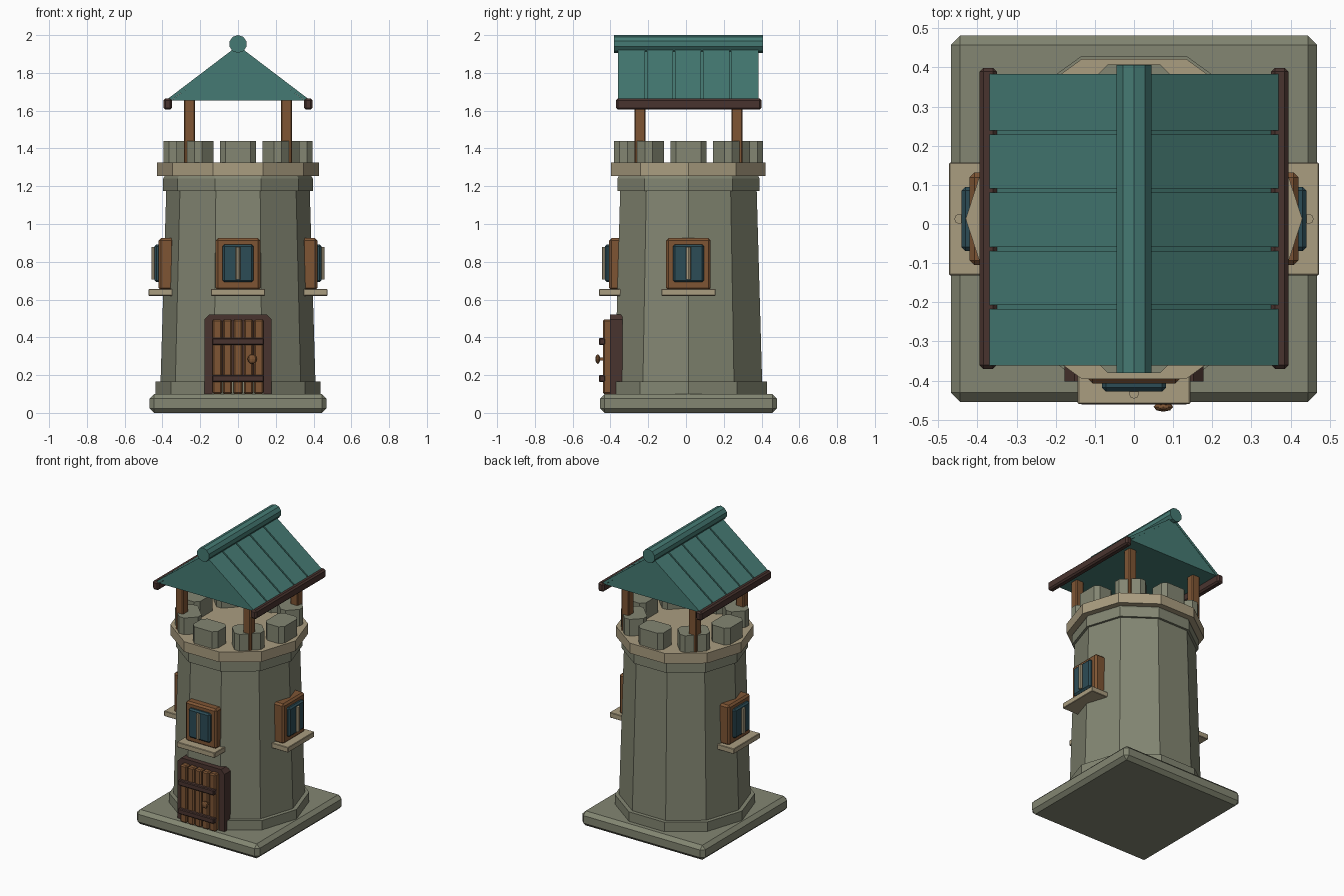
import bpy, bmesh, math
from mathutils import Matrix, Vector

if "Cube" in bpy.data.objects:
    bpy.data.objects.remove(bpy.data.objects["Cube"])

CY = 0.013  # depth of the tower axis


def material(name, r, g, b):
    def linear(c):
        c /= 255
        return c / 12.92 if c <= 0.04045 else ((c + 0.055) / 1.055) ** 2.4
    col = (linear(r), linear(g), linear(b), 1)
    m = bpy.data.materials.new(name)
    m.use_nodes = True
    m.diffuse_color = col
    m.node_tree.nodes["Principled BSDF"].inputs["Base Color"].default_value = col
    return m


STONE = material("grey_green_stone", 131, 134, 114)
TRIM = material("tan_stone", 170, 157, 128)
TEAL = material("teal_roof", 69, 122, 115)
WOOD = material("brown_wood", 126, 85, 52)
DARK = material("dark_wood", 73, 52, 47)
GLASS = material("dark_glass", 44, 76, 86)


def finish(name, bm, mat, turn=0, bevel=0):
    """Turn a bmesh, built around the tower axis, into an object."""
    bmesh.ops.recalc_face_normals(bm, faces=bm.faces)
    me = bpy.data.meshes.new(name)
    bm.to_mesh(me)
    bm.free()
    me.materials.append(mat)
    ob = bpy.data.objects.new(name, me)
    bpy.context.collection.objects.link(ob)
    ob.location.y = CY
    ob.rotation_euler.z = turn
    if bevel:
        mod = ob.modifiers.new("chamfer", "BEVEL")
        mod.width = bevel
        mod.segments = 1
    return ob


def box(name, mat, x, y, z, bevel=0, turn=0):
    """Box from (min, max) ranges."""
    bm = bmesh.new()
    bmesh.ops.create_cube(bm, size=1)
    for v in bm.verts:
        v.co = Vector([(r[0] + r[1]) / 2 + c * (r[1] - r[0]) for r, c in zip((x, y, z), v.co)])
    return finish(name, bm, mat, turn, bevel)


def extrude(name, mat, pts, axis, a, b, bevel=0, turn=0):
    """Extrude a 2D outline along y (x, z points) or z (x, y points)."""
    bm = bmesh.new()
    lift = (lambda p: (p[0], a, p[1])) if axis == "y" else (lambda p: (p[0], p[1], a))
    face = bm.faces.new([bm.verts.new(lift(p)) for p in pts])
    new = bmesh.ops.extrude_face_region(bm, geom=[face])["geom"]
    step = Vector((0, b - a, 0)) if axis == "y" else Vector((0, 0, b - a))
    bmesh.ops.translate(bm, vec=step, verts=[g for g in new if isinstance(g, bmesh.types.BMVert)])
    return finish(name, bm, mat, turn, bevel)


def lathe(name, mat, profile, sides=10):
    """Stack of polygon rings with flat side facing the front."""
    bm = bmesh.new()
    rings = []
    for r, z in profile:
        angles = [math.tau * (i + 0.5) / sides for i in range(sides)]
        rings.append([bm.verts.new((r * math.sin(t), -r * math.cos(t), z)) for t in angles])
    for lo, hi in zip(rings, rings[1:]):
        for i in range(sides):
            j = (i + 1) % sides
            bm.faces.new((lo[i], lo[j], hi[j], hi[i]))
    bm.faces.new(rings[0])
    bm.faces.new(rings[-1])
    return finish(name, bm, mat)


# Plinth and tower shaft
box("base_slab", STONE, (-.468, .468), (-.468, .468), (0, .1), .024)
lathe("tower_shaft", STONE, [(.437, .095), (.437, .165), (.41, .165), (.38, 1.175),
                             (.396, 1.175), (.396, 1.24), (.385, 1.26)])
lathe("parapet_floor", TRIM, [(.43, 1.255), (.43, 1.325)])

# Battlements
W, RI, RO, C = .095, .25, .394, .028
block = [(-W + C, -RO), (W - C, -RO), (W, -RO + C), (W, -RI - C),
         (W - C, -RI), (-W + C, -RI), (-W, -RI - C), (-W, -RO + C)]
for i in range(8):
    extrude(f"battlement_{i + 1}", STONE, block, "z", 1.32, 1.44, turn=i * math.tau / 8)

# Roof posts
for sx in (-1, 1):
    for sy in (-1, 1):
        x, y = sx * .257, sy * .257
        box("roof_post", WOOD, (x - .029, x + .029), (y - .029, y + .029), (1.32, 1.67), .006)

# Gable roof with plank panels, eaves beams and ridge pole
Y0, Y1 = -.374, .370
extrude("roof_core", TEAL, [(-.35, 1.655), (.35, 1.655), (0, 1.93)], "y", Y0 + .002, Y1 - .002)
pitch = (Y1 - Y0) / 5
for s, side in ((1, "left"), (-1, "right")):
    panel = [(0, 1.945), (s * .37, 1.664), (s * .352, 1.655), (0, 1.925)]
    for i in range(5):
        a = Y0 + i * pitch
        extrude(f"roof_panel_{side}_{i + 1}", TEAL, panel, "y",
                a + (.005 if i else 0), a + pitch - (.005 if i < 4 else 0))
    xs = sorted((s * .35, s * .395))
    box(f"eaves_beam_{side}", DARK, xs, (-.383, .386), (1.605, 1.665), .01)

bm = bmesh.new()
bmesh.ops.create_cone(bm, cap_ends=True, segments=10, radius1=.047, radius2=.047, depth=.787,
                      matrix=Matrix.Translation((0, 0, 1.953)) @ Matrix.Rotation(math.pi / 2, 4, "X"))
finish("ridge_pole", bm, TEAL)

# Windows on the front, left and right
for side, turn in (("front", 0), ("left", math.pi / 2), ("right", -math.pi / 2)):
    box(f"window_frame_{side}", WOOD, (-.118, .118), (-.42, -.34), (.65, .925), .012, turn)
    box(f"window_glass_{side}", GLASS, (-.082, .082), (-.441, -.36), (.692, .892), .01, turn)
    box(f"window_sill_{side}", TRIM, (-.144, .144), (-.473, -.34), (.62, .656), .003, turn)
    bm = bmesh.new()
    bmesh.ops.create_cone(bm, cap_ends=True, segments=8, radius1=.013, radius2=.013, depth=.17,
                          matrix=Matrix.Translation((0, -.446, .792)))
    finish(f"window_bar_{side}", bm, TRIM, turn)

# Door: surround, planks, straps and knob
surround = [(-.178, .095), (.178, .095), (.178, .495), (.152, .522), (-.152, .522), (-.178, .495)]
extrude("door_surround", DARK, surround, "y", -.415, -.35)
width = .276 / 5
for i in range(5):
    x = -.138 + i * width
    box(f"door_plank_{i + 1}", WOOD, (x + .003, x + width - .003), (-.453, -.40), (.1, .495), .008)
for z in (.182, .378):
    box("door_strap", DARK, (-.138, .138), (-.474, -.44), (z - .018, z + .018), .005)
bm = bmesh.new()
bmesh.ops.create_uvsphere(bm, u_segments=8, v_segments=6, radius=.025)
bmesh.ops.scale(bm, vec=(1, .5, 1), verts=bm.verts)
bmesh.ops.translate(bm, vec=(.075, -.48, .285), verts=bm.verts)
finish("door_knob", bm, WOOD)
box("door_knob_stem", WOOD, (.067, .083), (-.478, -.44), (.277, .293))
